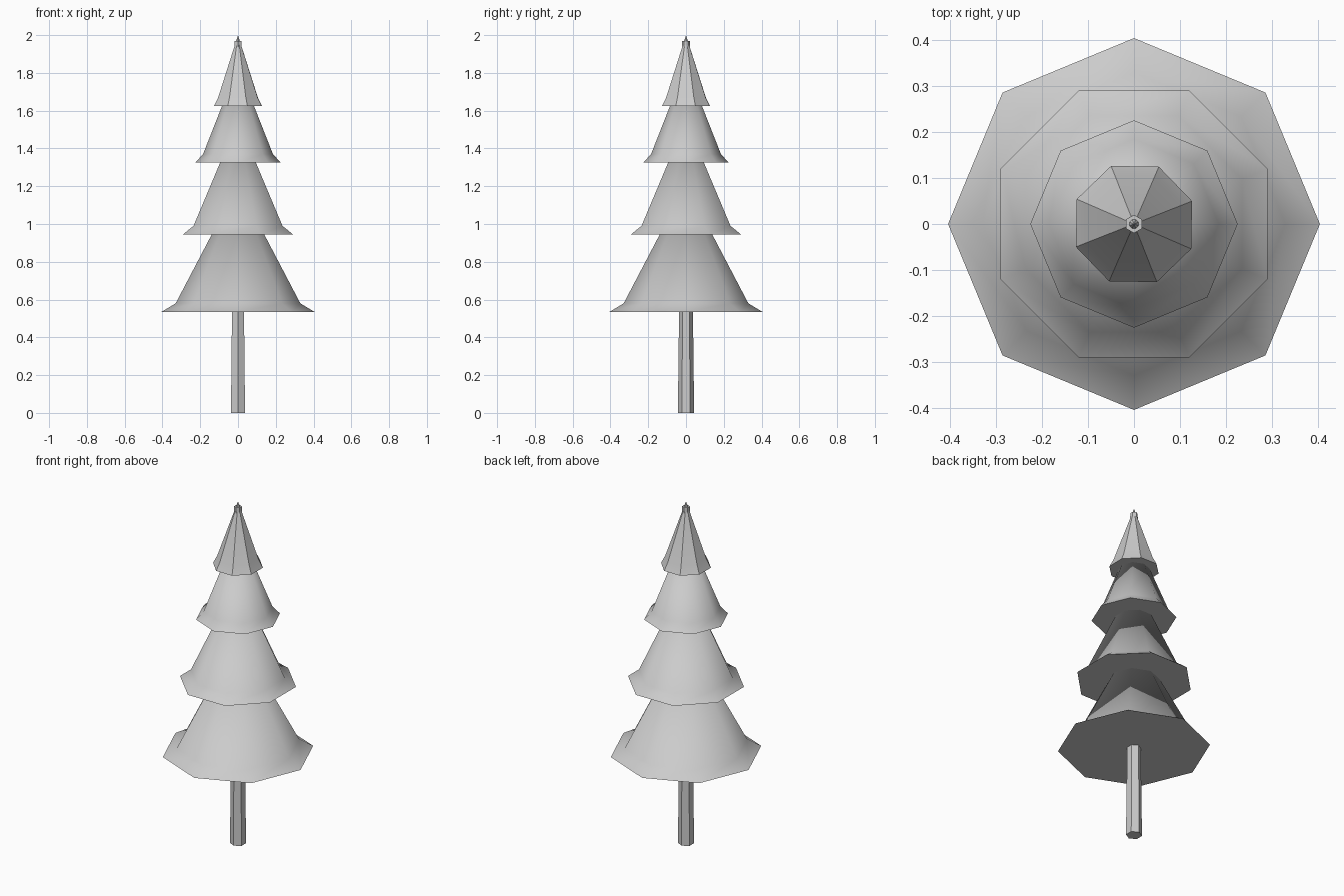
import bpy, math

cube = bpy.data.objects.get("Cube")
if cube:
    bpy.data.objects.remove(cube, do_unlink=True)

# Single plain colour
grey = bpy.data.materials.new("light_grey")
grey.use_nodes = True
GREY = (0.6, 0.6, 0.6, 1.0)
grey.diffuse_color = GREY
grey.node_tree.nodes["Principled BSDF"].inputs["Base Color"].default_value = GREY


def lathe(name, profile, sides, turn, sharp_angle):
    """Spin (radius, height) points, closing the bottom and the top.
    A zero radius at the end gives a single apex."""
    verts, faces, rings = [], [], []
    for r, z in profile:
        start = len(verts)
        if r == 0:
            verts.append((0, 0, z))
            rings.append([start] * sides)
        else:
            for i in range(sides):
                a = math.radians(turn) + math.tau * i / sides
                verts.append((r * math.cos(a), r * math.sin(a), z))
            rings.append(list(range(start, start + sides)))
    faces.append(rings[0][::-1])
    for low, high in zip(rings, rings[1:]):
        for i in range(sides):
            j = (i + 1) % sides
            if high[i] == high[j]:
                faces.append((low[i], low[j], high[i]))
            else:
                faces.append((low[i], low[j], high[j], high[i]))
    if profile[-1][0] > 0:
        faces.append(rings[-1])
    mesh = bpy.data.meshes.new(name)
    mesh.from_pydata(verts, [], faces)
    mesh.materials.append(grey)
    obj = bpy.data.objects.new(name, mesh)
    bpy.context.collection.objects.link(obj)
    bpy.ops.object.select_all(action='DESELECT')
    obj.select_set(True)
    bpy.context.view_layer.objects.active = obj
    bpy.ops.object.shade_smooth_by_angle(angle=math.radians(sharp_angle))
    return obj


# Tapered six-sided trunk running up through the whole tree
lathe("trunk", [(0.043, 0), (0.02, 1.97)], 6, 30, 30)

# Flared cones: name, rim radius, shoulder radius, rim height, apex, turn, sharp angle
tiers = [
    ("bottom_branches", 0.405, 0.33, 0.535, 1.21, 0, 60),
    ("lower_branches", 0.315, 0.255, 0.945, 1.55, 22.5, 60),
    ("upper_branches", 0.226, 0.185, 1.325, 1.84, 0, 60),
    ("top_branches", 0.136, 0.113, 1.625, 2.0, 21.5, 30),
]
for name, rim, shoulder, base, apex, turn, sharp in tiers:
    lathe(name, [(rim, base), (shoulder, base + 0.045), (0, apex)], 8, turn, sharp)
